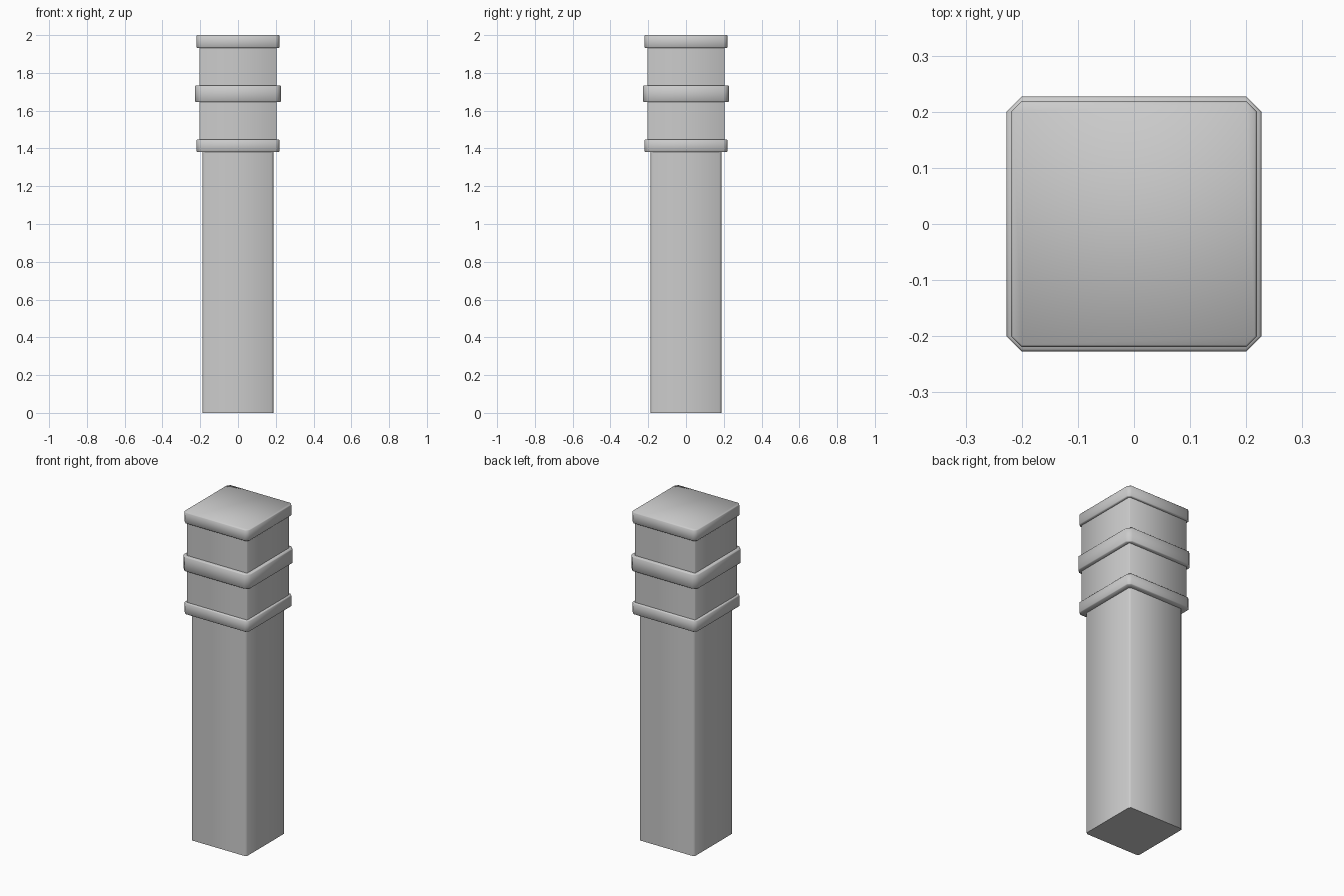
import bpy
import bmesh
import math

if "Cube" in bpy.data.objects:
    bpy.data.objects.remove(bpy.data.objects["Cube"])


def ring(bm, half, flat, z):
    """Square cross-section with chamfered corners: 8 vertices."""
    pts = []
    for sx, sy, swap in ((1, 1, False), (-1, 1, True), (-1, -1, False), (1, -1, True)):
        pair = [(sx * half, sy * flat), (sx * flat, sy * half)]
        pts += pair[::-1] if swap else pair
    return [bm.verts.new((x, y, z)) for x, y in pts]


def loft(name, profile):
    """Closed shell through rings of (half width, flat half length, z)."""
    bm = bmesh.new()
    rings = [ring(bm, *p) for p in profile]
    for a, b in zip(rings, rings[1:]):
        for i in range(8):
            j = (i + 1) % 8
            bm.faces.new((a[i], a[j], b[j], b[i]))
    bm.faces.new(rings[0][::-1])
    bm.faces.new(rings[-1])
    bmesh.ops.recalc_face_normals(bm, faces=bm.faces[:])
    mesh = bpy.data.meshes.new(name)
    bm.to_mesh(mesh)
    bm.free()
    obj = bpy.data.objects.new(name, mesh)
    bpy.context.collection.objects.link(obj)
    bpy.context.view_layer.objects.active = obj
    obj.select_set(True)
    bpy.ops.object.shade_smooth_by_angle(angle=math.radians(50))
    obj.select_set(False)
    return obj


HEAD, FLAT = 0.204, 0.2


def band(half, z0, z1):
    """Raised collar with softened rims."""
    e = 0.004
    return [(half - e, FLAT, z0), (half, FLAT, z0 + e),
            (half, FLAT, z1 - e), (half - e, FLAT, z1)]


# Plain shaft, then the wider head with three collars
profile = [(0.187, 0.177, 0.0), (0.187, 0.177, 1.38)]
profile += band(0.219, 1.38, 1.448)
profile += [(HEAD, FLAT, 1.448), (HEAD, FLAT, 1.645)]
profile += band(0.227, 1.645, 1.733)
profile += [(HEAD, FLAT, 1.733), (HEAD, FLAT, 1.932)]
profile += band(0.219, 1.932, 2.0)
loft("square_post", profile)
